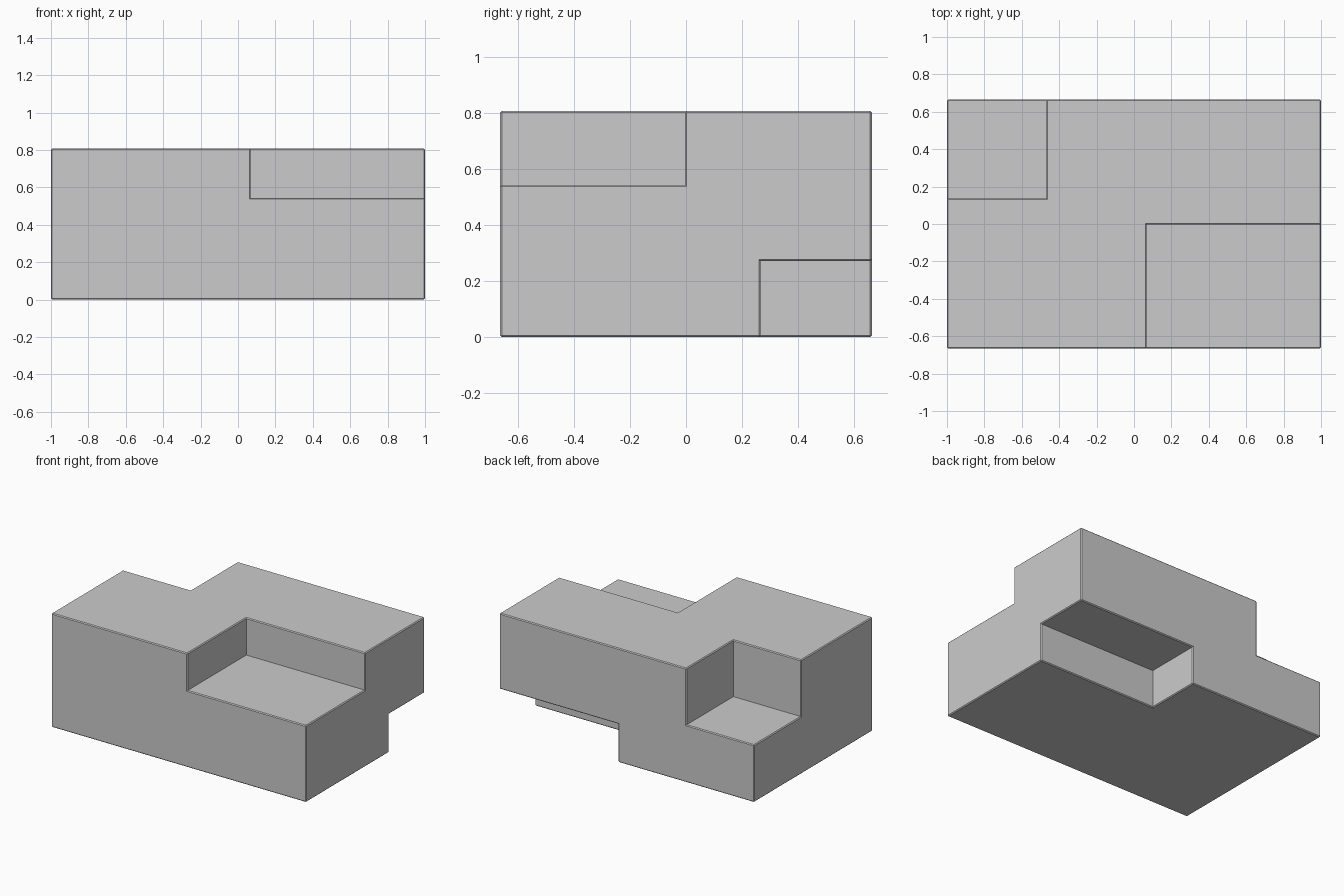
import bpy, bmesh

if "Cube" in bpy.data.objects:
    bpy.data.objects.remove(bpy.data.objects["Cube"])

X, Y, Z = 1.0, 0.665, 0.808   # half length, half depth, full height
OUT = 0.2                     # how far cutters reach past the block


def box(name, lo, hi):
    """Axis-aligned box between two corners."""
    bpy.ops.mesh.primitive_cube_add(size=1, location=[(a + b) / 2 for a, b in zip(lo, hi)])
    ob = bpy.context.object
    ob.name = name
    ob.scale = [b - a for a, b in zip(lo, hi)]
    bpy.ops.object.transform_apply(location=True, rotation=False, scale=True)
    return ob


# Main block
block = box("notched_block", (-X, -Y, 0), (X, Y, Z))

# Three corner notches: front right top, back left top, back right bottom
notches = [
    box("front_top_cutter", (0.068, -Y - OUT, 0.544), (X + OUT, -0.004, Z + OUT)),
    box("back_top_cutter", (-X - OUT, 0.137, 0.407), (-0.468, Y + OUT, Z + OUT)),
    box("underside_cutter", (0.067, 0.267, -OUT), (X + OUT, Y + OUT, 0.271)),
]
bpy.context.view_layer.objects.active = block
for cutter in notches:
    cut = block.modifiers.new("notch", 'BOOLEAN')
    cut.operation = 'DIFFERENCE'
    cut.solver = 'EXACT'
    cut.object = cutter
    bpy.ops.object.modifier_apply(modifier=cut.name)
    bpy.data.objects.remove(cutter, do_unlink=True)

# Fine chamfer on the outward edges only
bm = bmesh.new()
bm.from_mesh(block.data)
bmesh.ops.remove_doubles(bm, verts=bm.verts, dist=1e-5)
bmesh.ops.dissolve_limit(bm, angle_limit=0.01, verts=bm.verts, edges=bm.edges)
bm.normal_update()
outer = [e for e in bm.edges if e.is_manifold and e.calc_face_angle_signed() > 0.5]
bmesh.ops.bevel(bm, geom=outer, offset=0.006, segments=1, affect='EDGES', clamp_overlap=True)
bm.to_mesh(block.data)
bm.free()
